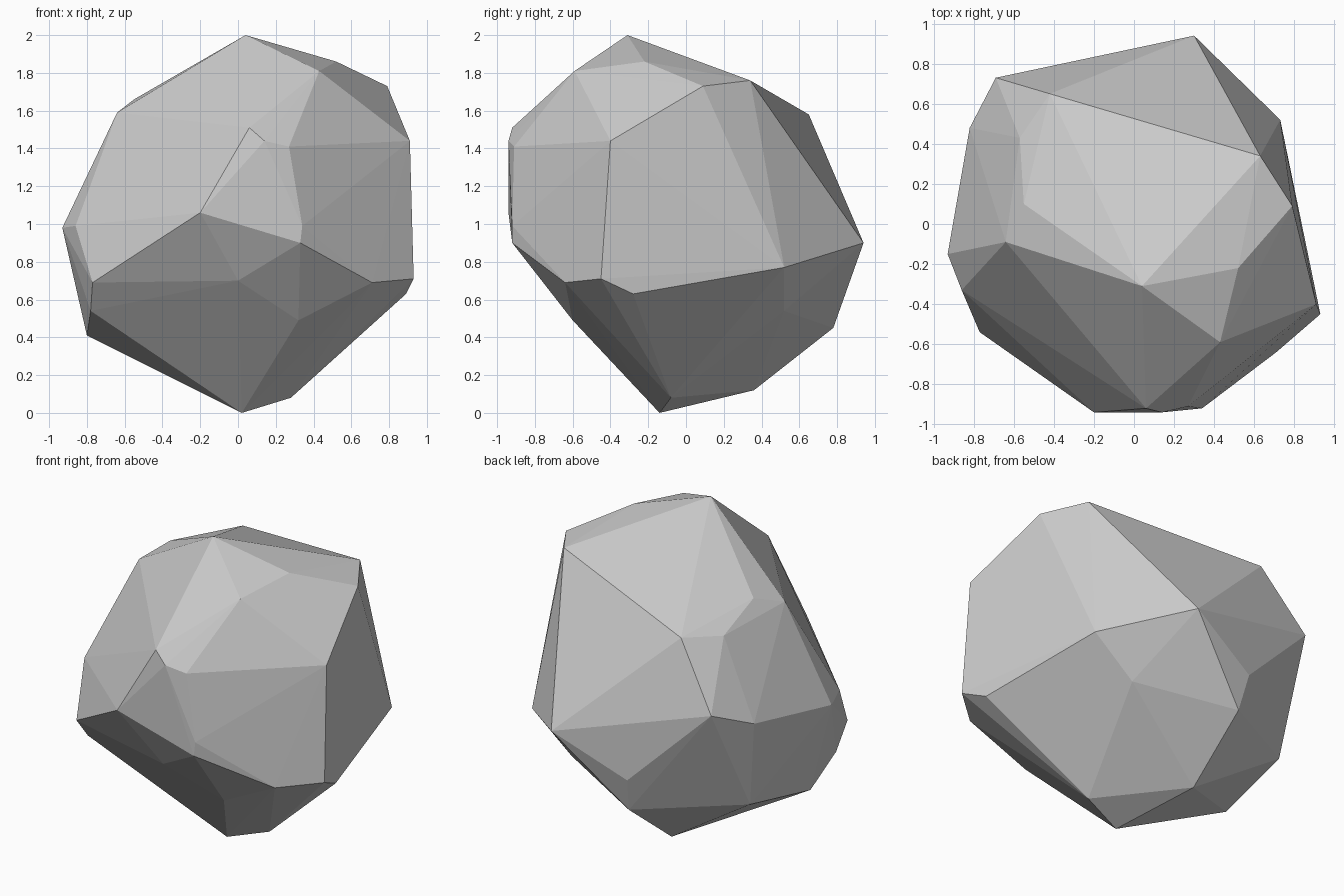
import bpy
import bmesh

default_cube = bpy.data.objects.get("Cube")
if default_cube:
    bpy.data.objects.remove(default_cube, do_unlink=True)


def flat_material(name, colour):
    material = bpy.data.materials.new(name)
    material.use_nodes = True
    material.diffuse_color = colour
    shader = material.node_tree.nodes["Principled BSDF"]
    shader.inputs["Base Color"].default_value = colour
    shader.inputs["Roughness"].default_value = 1.0
    return material


def faceted_stone(name, corner_groups, material):
    """Wrap the chiselled corners in a flat-shaded convex skin."""
    mesh = bpy.data.meshes.new(name)
    bm = bmesh.new()
    for group in corner_groups:
        for corner in group:
            bm.verts.new(corner)
    bmesh.ops.convex_hull(bm, input=bm.verts[:], use_existing_faces=False)
    # Drop corners that ended up inside the skin
    inner = [vert for vert in bm.verts if not vert.link_faces]
    bmesh.ops.delete(bm, geom=inner, context="VERTS")
    bmesh.ops.recalc_face_normals(bm, faces=bm.faces[:])
    for face in bm.faces:
        face.smooth = False
    bm.to_mesh(mesh)
    bm.free()
    mesh.materials.append(material)
    stone = bpy.data.objects.new(name, mesh)
    bpy.context.collection.objects.link(stone)
    return stone


# Peak and the corners around the crown
crown = [
    (.04, -.31, 2), (.43, -.59, 1.81), (.52, -.22, 1.86), (.79, .09, 1.73),
    (.63, .34, 1.76), (-.42, .65, 1.58), (-.57, .43, 1.55),
    (-.55, .1, 1.66), (-.64, -.09, 1.59),
]

# Blunt chipped nose on the front
nose = [
    (.06, -.92, 1.51), (.14, -.94, 1.44), (.27, -.91, 1.41),
    (-.2, -.94, 1.06), (.34, -.92, .99), (.33, -.92, .9),
]

# Widest corners around the sides and back
waist = [
    (.91, -.4, 1.44), (.93, -.45, .71), (.89, -.28, .63), (.73, .52, .77),
    (.3, .94, .9), (-.69, .73, 1.18), (-.82, .48, 1.07),
    (-.93, -.15, .98), (-.86, -.33, .99), (-.77, -.54, .69), (.71, -.64, .69),
]

# Undercut corners tapering to the foot
base = [
    (0, -.76, .7), (.32, -.6, .49), (-.78, -.41, .54), (-.8, -.12, .41),
    (-.75, .42, .51), (-.17, .84, .67), (-.14, .78, .45), (.45, .52, .54),
    (-.15, .36, .12), (.28, -.08, .08), (.02, -.14, 0),
]

stone_grey = flat_material("stone grey", (.6, .6, .6, 1))
faceted_stone("rock", [crown, nose, waist, base], stone_grey)
